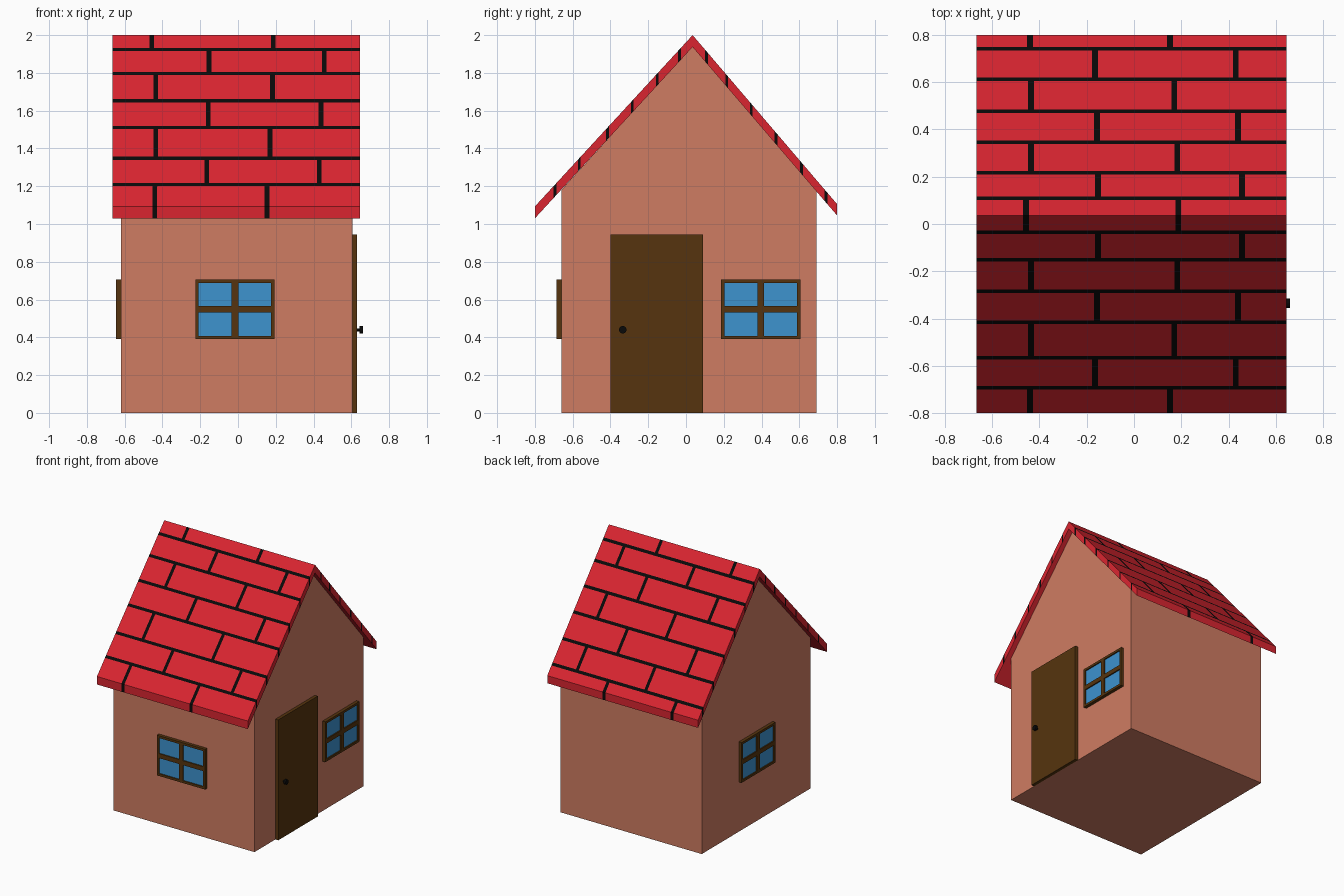
import bpy, bmesh, math
from mathutils import Matrix, Vector

if "Cube" in bpy.data.objects:
    bpy.data.objects.remove(bpy.data.objects["Cube"])


def material(name, rgb):
    lin = [(c / 255 / 12.92) if c < 11 else ((c / 255 + 0.055) / 1.055) ** 2.4 for c in rgb]
    m = bpy.data.materials.new(name)
    m.diffuse_color = (*lin, 1)
    m.use_nodes = True
    m.node_tree.nodes["Principled BSDF"].inputs["Base Color"].default_value = m.diffuse_color
    return m


WALL = material("clay wall", (207, 124, 98))
RED = material("roof red", (218, 37, 48))
BLACK = material("black", (9, 9, 9))
WOOD = material("dark wood", (86, 52, 14))
GLASS = material("window blue", (61, 147, 207))


def finish(name, bm, *mats):
    bmesh.ops.recalc_face_normals(bm, faces=bm.faces)
    me = bpy.data.meshes.new(name)
    bm.to_mesh(me)
    bm.free()
    for m in mats:
        me.materials.append(m)
    ob = bpy.data.objects.new(name, me)
    bpy.context.collection.objects.link(ob)
    return ob


def add_box(bm, lo, hi, mat=0):
    lo, hi = Vector(lo), Vector(hi)
    mtx = Matrix.Translation((lo + hi) / 2) @ Matrix.Diagonal((*(hi - lo), 1))
    verts = bmesh.ops.create_cube(bm, size=1, matrix=mtx)["verts"]
    for f in {f for v in verts for f in v.link_faces}:
        f.material_index = mat


def prism(profile, x0, x1):
    """Extrude a (y, z) profile along x."""
    bm = bmesh.new()
    face = bm.faces.new([bm.verts.new((x0, y, z)) for y, z in profile])
    ext = bmesh.ops.extrude_face_region(bm, geom=[face])["geom"]
    bmesh.ops.translate(bm, vec=(x1 - x0, 0, 0),
                        verts=[g for g in ext if isinstance(g, bmesh.types.BMVert)])
    return bm


# House body with gables
finish("walls", prism([(-0.66, 0), (0.69, 0), (0.69, 1.175), (0.035, 1.94), (-0.66, 1.18)],
                      -0.62, 0.605), WALL)

# Roof: bent slab, cut along the mortar lines and coloured by position
bm = prism([(-0.8, 1.03), (0.035, 1.937), (0.8, 1.045), (0.8, 1.105), (0.035, 2.0), (-0.8, 1.093)],
           -0.665, 0.645)
rows = [-0.693, -0.565, -0.416, -0.285, -0.152, -0.035, 0.108, 0.216, 0.345, 0.477, 0.612, 0.741]
joints = [(-0.44, 0.153), (-0.165, 0.43), (-0.435, 0.17), (-0.157, 0.44), (-0.435, 0.183),
          (-0.153, 0.457), (-0.457, 0.187)]
joints += joints[-2::-1]
ROW_W, JOINT_W = 0.0075, 0.0125
cuts = [((0, y + s * ROW_W, 0), (0, 1, 0)) for y in rows for s in (-1, 1)]
cuts += [((x + s * JOINT_W, 0, 0), (1, 0, 0))
         for x in sorted({x for j in joints for x in j}) for s in (-1, 1)]
for co, no in cuts:
    bmesh.ops.bisect_plane(bm, geom=bm.verts[:] + bm.edges[:] + bm.faces[:],
                           plane_co=co, plane_no=no, dist=1e-5)
bmesh.ops.recalc_face_normals(bm, faces=bm.faces)
for f in bm.faces:
    c = f.calc_center_median()
    row = sum(c.y > y for y in rows)
    in_row = any(abs(c.y - y) < ROW_W for y in rows)
    in_joint = abs(f.normal.x) < 0.5 and any(abs(c.x - x) < JOINT_W for x in joints[row])
    if f.normal.z > -0.1 and (in_row or in_joint):
        f.material_index = 1
finish("roof", bm, RED, BLACK)

# Door on the right side
bm = bmesh.new()
add_box(bm, (0.6, -0.40, 0), (0.63, 0.09, 0.945))
finish("door", bm, WOOD)

# Door knob: thin stem and a round grip
bm = bmesh.new()
for x, length, r in ((0.638, 0.02, 0.008), (0.6525, 0.016, 0.02)):
    bmesh.ops.create_cone(bm, cap_ends=True, segments=20, radius1=r, radius2=r, depth=length,
                          matrix=Matrix.Translation((x, -0.335, 0.44))
                          @ Matrix.Rotation(math.pi / 2, 4, 'Y'))
finish("door_knob", bm, BLACK)


# Four-pane windows: wooden bars in front of a glass plate
def window(name, location, turn):
    bm = bmesh.new()
    w, h, b, m, d = 0.21, 0.158, 0.018, 0.0175, -0.025
    for s in (-1, 1):
        xs, zs = sorted((s * w, s * (w - b))), sorted((s * h, s * (h - b)))
        add_box(bm, (xs[0], d, -h), (xs[1], 0.004, h))
        add_box(bm, (-w + b, d, zs[0]), (w - b, 0.004, zs[1]))
    add_box(bm, (-m, d, -h + b), (m, 0, h - b))
    for x0, x1 in ((-w + b, -m), (m, w - b)):
        add_box(bm, (x0, d, -m), (x1, 0, m))
    add_box(bm, (-w + b, -0.016, -h + b), (w - b, 0.004, h - b), 1)
    ob = finish(name, bm, WOOD, GLASS)
    ob.location = location
    ob.rotation_euler.z = math.radians(turn)


window("front_window", (-0.016, -0.66, 0.548), 0)
window("right_window", (0.605, 0.395, 0.548), 90)
window("left_window", (-0.62, 0.02, 0.548), -90)
